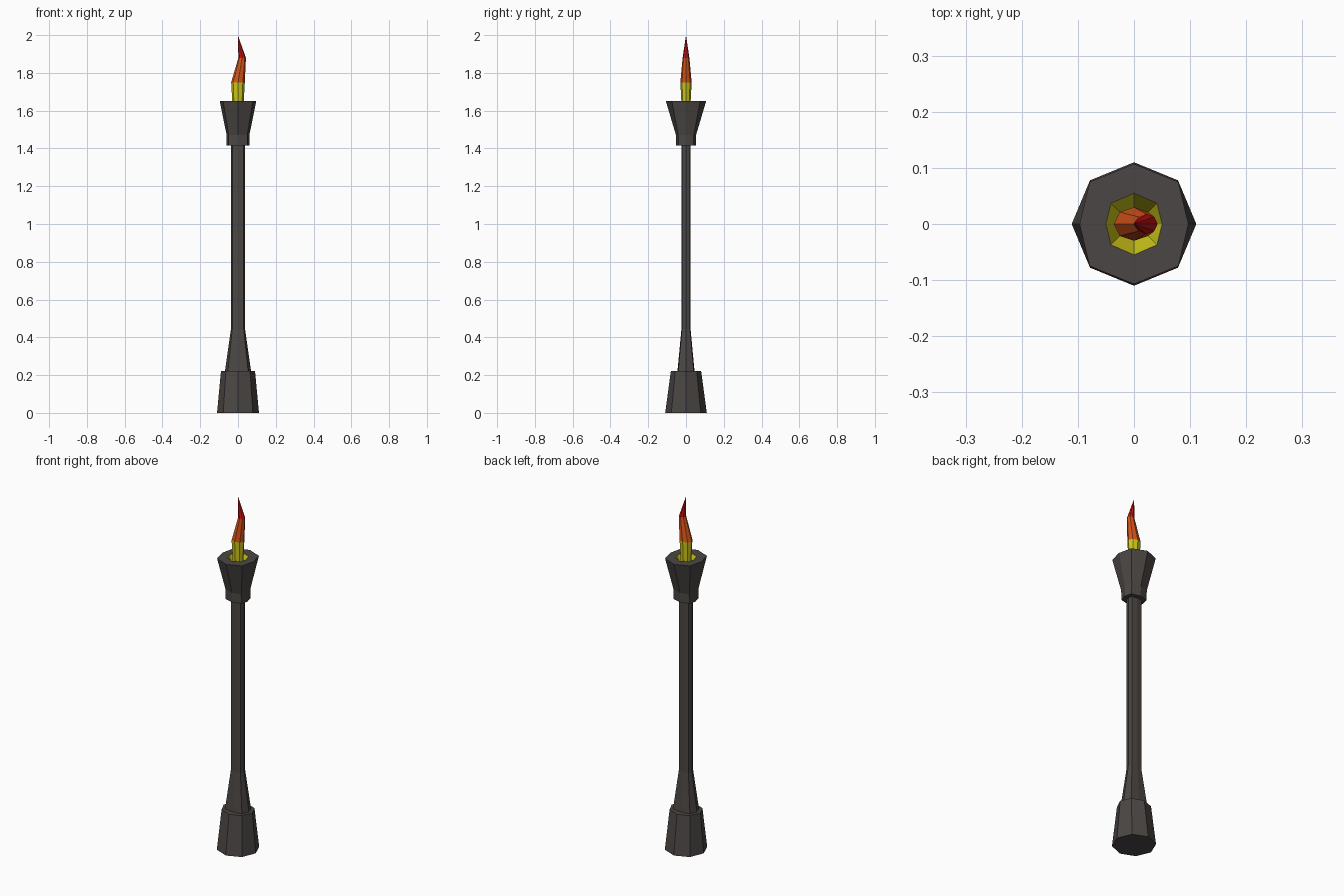
import bpy, bmesh

if "Cube" in bpy.data.objects:
    bpy.data.objects.remove(bpy.data.objects["Cube"])


def material(name, rgb):
    m = bpy.data.materials.new(name)
    m.diffuse_color = (*rgb, 1)
    m.use_nodes = True
    m.node_tree.nodes["Principled BSDF"].inputs["Base Color"].default_value = m.diffuse_color
    return m


IRON = material("dark_iron", (0.07, 0.062, 0.058))
YELLOW = material("flame_yellow", (0.62, 0.58, 0.01))
ORANGE = material("flame_orange", (0.68, 0.09, 0.01))
RED = material("flame_red", (0.55, 0.006, 0.006))


def ring(z, rx, ry, dx=None, dy=None, cx=0.0):
    """Eight-sided section: axis radii rx, ry and diagonal corner dx, dy."""
    dx = rx * 0.707 if dx is None else dx
    dy = ry * 0.707 if dy is None else dy
    pts = [(rx, 0), (dx, dy), (0, ry), (-dx, dy),
           (-rx, 0), (-dx, -dy), (0, -ry), (dx, -dy)]
    return [(cx + x, y, z) for x, y in pts]


def loft(name, mat, rings, bottom=False, top=False, tip=None):
    """Skin the sections from the bottom up, with optional caps or a point."""
    bm = bmesh.new()
    loops = [[bm.verts.new(p) for p in r] for r in rings]
    for a, b in zip(loops, loops[1:]):
        for i in range(8):
            j = (i + 1) % 8
            bm.faces.new((a[i], a[j], b[j], b[i]))
    if bottom:
        bm.faces.new(loops[0][::-1])
    if top:
        bm.faces.new(loops[-1])
    if tip:
        apex = bm.verts.new(tip)
        for i in range(8):
            bm.faces.new((loops[-1][i], loops[-1][(i + 1) % 8], apex))
    me = bpy.data.meshes.new(name)
    bm.to_mesh(me)
    bm.free()
    me.materials.append(mat)
    ob = bpy.data.objects.new(name, me)
    bpy.context.collection.objects.link(ob)
    return ob


# Foot
loft("base", IRON, [ring(0, 0.111, 0.11), ring(0.223, 0.09, 0.08)],
     bottom=True, top=True)

# Flared foot of the post and straight shaft
loft("post", IRON, [ring(0.223, 0.069, 0.045, 0.053, 0.041),
                    ring(0.445, 0.037, 0.024, 0.03, 0.021),
                    ring(1.416, 0.037, 0.024, 0.03, 0.021)])

# Collar, cup wall and flat rim around the bowl opening
opening = ring(1.652, 0.05, 0.055, 0.041, 0.037)
loft("cup", IRON, [ring(1.416, 0.06, 0.052, 0.049, 0.04),
                   ring(1.47, 0.06, 0.053, 0.049, 0.041),
                   ring(1.652, 0.097, 0.107, 0.079, 0.075),
                   opening], bottom=True)

# Glowing bowl inside the cup, then the three flame bands
root = ring(1.58, 0.027, 0.021)
middle = ring(1.75, 0.036, 0.03)
upper = ring(1.88, 0.02, 0.018, cx=0.022)
loft("glowing_bowl", YELLOW, [opening, root][::1]).data.flip_normals()
loft("flame_lower", YELLOW, [root, middle])
loft("flame_middle", ORANGE, [middle, upper])
loft("flame_tip", RED, [upper], tip=(-0.001, 0, 2.0))
